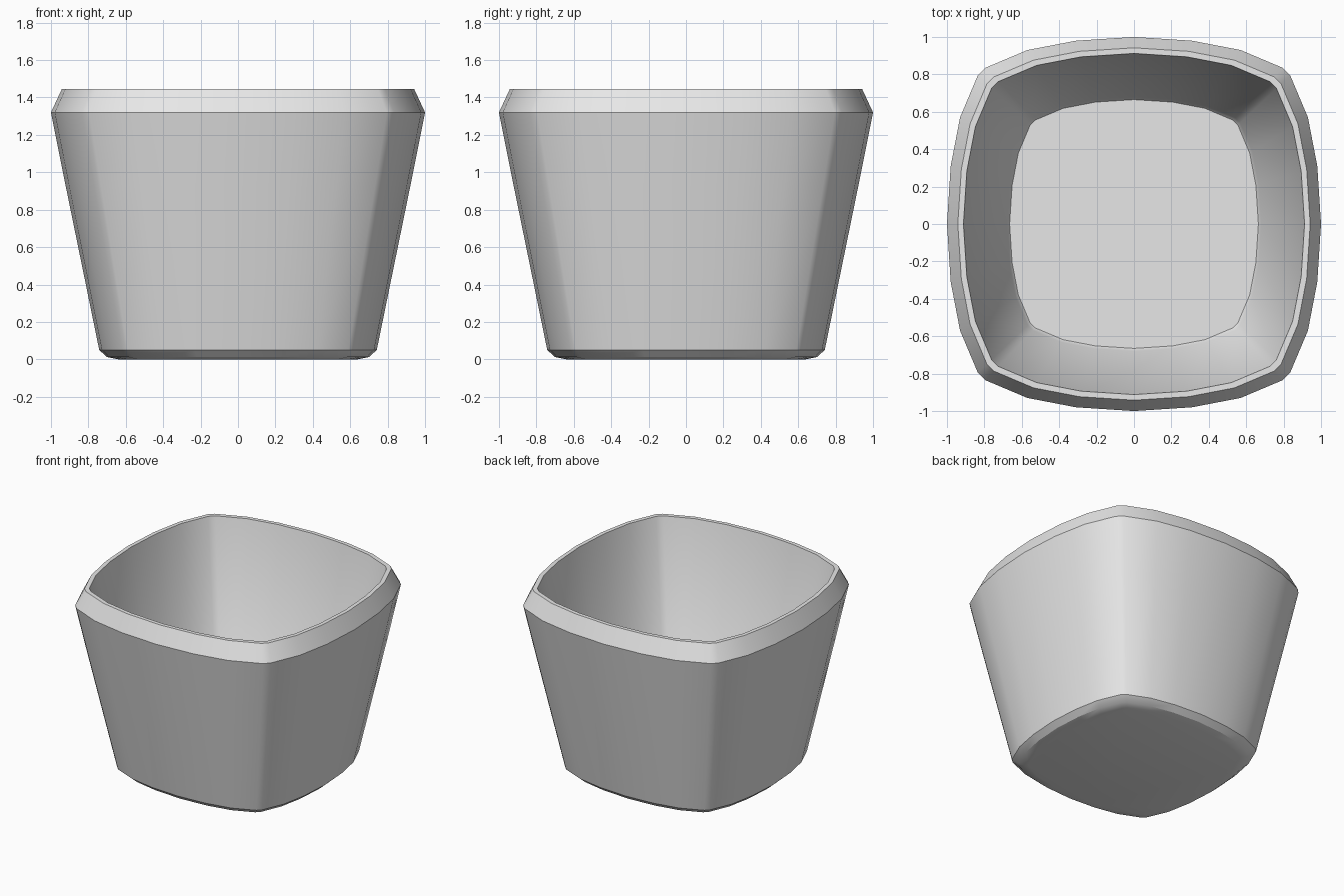
import bpy
import bmesh
import math

cube = bpy.data.objects.get("Cube")
if cube:
    bpy.data.objects.remove(cube, do_unlink=True)

# Plain grey material
grey = bpy.data.materials.new("plain grey")
grey.use_nodes = True
colour = (0.8, 0.8, 0.8, 1)
grey.diffuse_color = colour
grey.node_tree.nodes["Principled BSDF"].inputs["Base Color"].default_value = colour

# One quarter of the bowed square outline, repeated around the centre
quarter = [(1, 0), (0.98, 0.31), (0.93, 0.57), (0.835, 0.795),
           (0.795, 0.835), (0.57, 0.93), (0.31, 0.98)]
outline = []
for turn in range(4):
    for x, y in quarter:
        outline.append((x, y))
    quarter = [(-y, x) for x, y in quarter]

# Wall section as (outline scale, height), from underside to inner floor
section = [(0.64, 0), (0.70, 0.012), (0.742, 0.05),
           (0.922, 0.93), (1, 1.32),
           (0.942, 1.445), (0.912, 1.445),
           (0.68, 0.17), (0.665, 0.15)]

# Pot: loft the outline through the section and cap both ends
bm = bmesh.new()
rings = [[bm.verts.new((x * s, y * s, z)) for x, y in outline]
         for s, z in section]
count = len(outline)
for low, high in zip(rings, rings[1:]):
    for i in range(count):
        j = (i + 1) % count
        bm.faces.new((low[i], low[j], high[j], high[i]))
bm.faces.new(list(reversed(rings[0])))
bm.faces.new(rings[-1])
bmesh.ops.recalc_face_normals(bm, faces=bm.faces)

mesh = bpy.data.meshes.new("square_pot")
bm.to_mesh(mesh)
bm.free()
mesh.materials.append(grey)
pot = bpy.data.objects.new("square_pot", mesh)
bpy.context.collection.objects.link(pot)

# Smooth walls with crisp rim and base edges
bpy.ops.object.select_all(action="DESELECT")
pot.select_set(True)
bpy.context.view_layer.objects.active = pot
bpy.ops.object.shade_smooth_by_angle(angle=math.radians(30))
